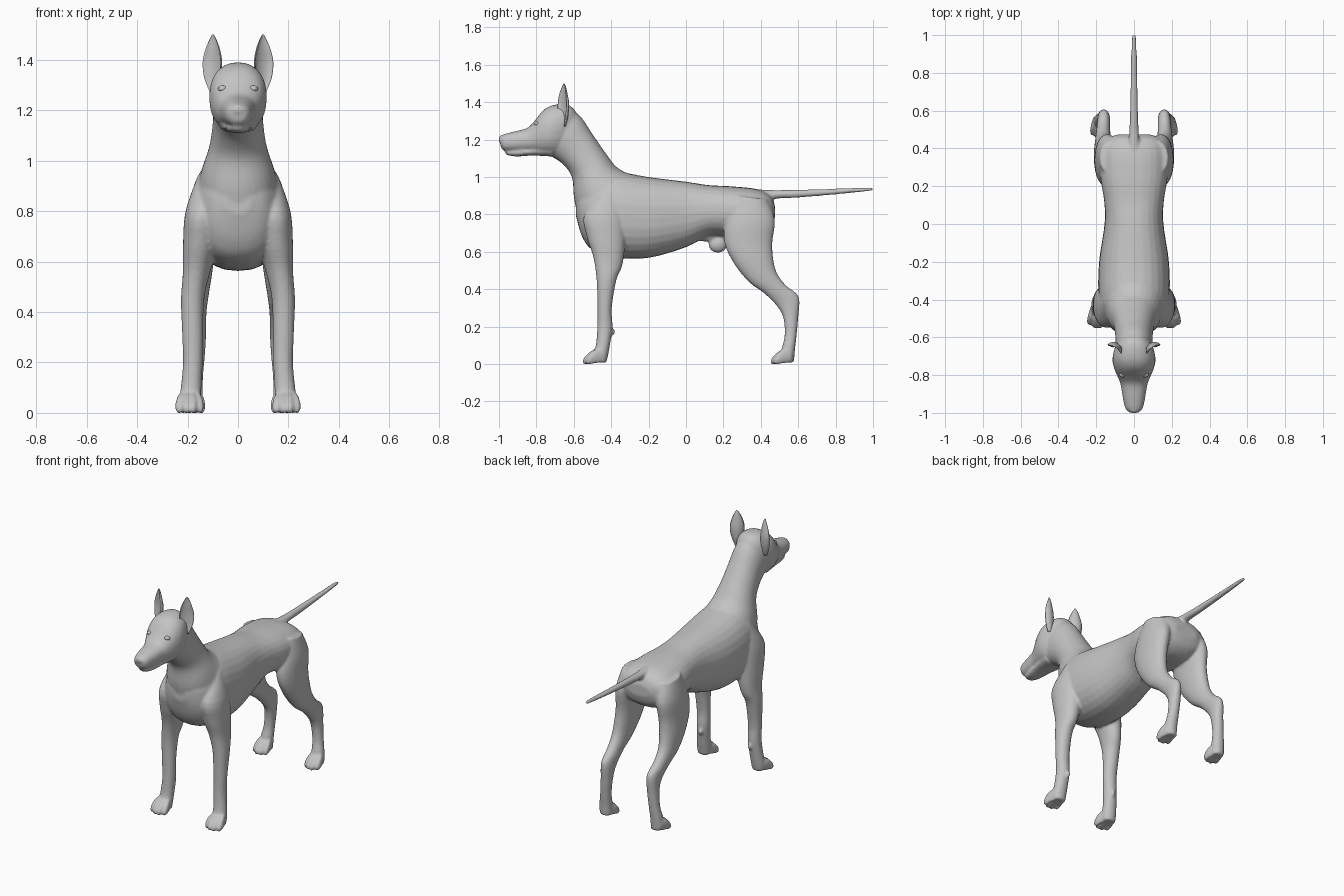
import bpy, bmesh, math
from mathutils import Vector, Matrix

grey = bpy.data.materials.new("coat_grey")
grey.diffuse_color = (0.55, 0.55, 0.55, 1)


def spline(rows, sub):
    """Smoothly interpolate rows of numbers."""
    out = []
    for i in range(len(rows) - 1):
        a, b, c, d = (rows[max(i - 1, 0)], rows[i], rows[i + 1],
                      rows[min(i + 2, len(rows) - 1)])
        for s in range(sub):
            t = s / sub
            out.append([0.5 * (2 * q + (r - p) * t + (2 * p - 5 * q + 4 * r - u) * t * t
                               + (3 * q - p - 3 * r + u) * t ** 3)
                        for p, q, r, u in zip(a, b, c, d)])
    out.append(list(rows[-1]))
    return out


def skin(bm, rings):
    """Bridge closed rings of points and cap both ends."""
    vr = [[bm.verts.new(p) for p in ring] for ring in rings]
    n = len(vr[0])
    for a, b in zip(vr, vr[1:]):
        for i in range(n):
            j = (i + 1) % n
            bm.faces.new((a[i], a[j], b[j], b[i]))
    bm.faces.new(vr[0][::-1])
    bm.faces.new(vr[-1])


def loft(bm, rows, side=1, power=2.3, n=28, sub=4):
    """Rows: (y, z) of one edge, (y, z) of the opposite edge, centre x, half width."""
    rings = []
    for ya, za, yb, zb, cx, w in spline(rows, sub):
        mid = Vector((cx * side, (ya + yb) / 2, (za + zb) / 2))
        half = Vector((0, (ya - yb) / 2, (za - zb) / 2))
        ring = []
        for k in range(n):
            c, s = math.cos(math.tau * k / n), math.sin(math.tau * k / n)
            c = math.copysign(abs(c) ** (2 / power), c)
            s = math.copysign(abs(s) ** (2 / power), s)
            ring.append(mid + half * s + Vector((w * c, 0, 0)))
        rings.append(ring)
    skin(bm, rings)


def ball(bm, pos, size):
    m = Matrix.Translation(pos) @ Matrix.Diagonal((*size, 1))
    bmesh.ops.create_uvsphere(bm, u_segments=20, v_segments=12, radius=1, matrix=m)


def finish(bm, name):
    bmesh.ops.recalc_face_normals(bm, faces=bm.faces)
    me = bpy.data.meshes.new(name)
    bm.to_mesh(me)
    bm.free()
    me.materials.append(grey)
    ob = bpy.data.objects.new(name, me)
    bpy.context.collection.objects.link(ob)
    for p in me.polygons:
        p.use_smooth = True
    return ob


body = bmesh.new()

# Torso, chest to rump
loft(body, [
    (-.588, .88, -.588, .79, 0, .05), (-.56, .96, -.555, .68, 0, .115),
    (-.47, 1.01, -.50, .61, 0, .165), (-.38, 1.03, -.38, .57, 0, .188),
    (-.2, 1.0, -.2, .568, 0, .185), (0, .975, 0, .625, 0, .156),
    (.12, .957, .12, .683, 0, .158), (.25, .95, .25, .68, 0, .178),
    (.38, .935, .38, .68, 0, .178), (.45, .90, .45, .72, 0, .145),
    (.475, .85, .475, .78, 0, .08)])

# Neck
loft(body, [
    (-.24, .99, -.57, .76, 0, .17), (-.36, 1.045, -.598, .88, 0, .142),
    (-.42, 1.115, -.61, 1.0, 0, .113), (-.50, 1.23, -.66, 1.07, 0, .1),
    (-.56, 1.32, -.72, 1.11, 0, .098), (-.62, 1.37, -.76, 1.13, 0, .095)], power=2.1)

# Skull and upper muzzle
loft(body, [
    (-.57, 1.32, -.66, 1.12, 0, .07), (-.62, 1.382, -.70, 1.11, 0, .102),
    (-.70, 1.387, -.74, 1.115, 0, .114), (-.76, 1.36, -.78, 1.122, 0, .103),
    (-.81, 1.30, -.815, 1.13, 0, .085), (-.85, 1.262, -.85, 1.134, 0, .071),
    (-.92, 1.243, -.92, 1.136, 0, .059), (-.978, 1.227, -.968, 1.14, 0, .047),
    (-1.0, 1.21, -.988, 1.155, 0, .028)])

# Lower jaw, narrower so that a lip crease remains
loft(body, [
    (-.72, 1.17, -.72, 1.11, 0, .075), (-.82, 1.16, -.82, 1.115, 0, .06),
    (-.9, 1.15, -.9, 1.110, 0, .046), (-.95, 1.145, -.945, 1.115, 0, .032),
    (-.967, 1.14, -.965, 1.122, 0, .015)])

# Nose pad
ball(body, (0, -.985, 1.203), (.027, .018, .022))

# Tail
loft(body, [
    (.38, .935, .38, .85, 0, .04), (.47, .93, .47, .882, 0, .026),
    (.6, .932, .6, .89, 0, .021), (.8, .938, .8, .907, 0, .017),
    (.97, .945, .97, .924, 0, .013), (1.003, .942, 1.003, .93, 0, .007)], power=2)

# Underside bulge between the hind legs
ball(body, (0, .17, .64), (.032, .05, .045))
ball(body, (0, .11, .68), (.03, .08, .025))

for s in (1, -1):
    # Front leg
    loft(body, [
        (-.45, .95, -.34, .93, .10, .06), (-.545, .80, -.33, .80, .140, .068),
        (-.53, .68, -.325, .66, .150, .068), (-.495, .57, -.34, .53, .166, .053),
        (-.478, .45, -.372, .45, .180, .046), (-.473, .30, -.397, .30, .180, .041),
        (-.474, .20, -.393, .20, .179, .039), (-.482, .10, -.407, .10, .186, .041),
        (-.50, .05, -.418, .04, .190, .044), (-.49, .01, -.425, .008, .190, .038)], s, 2.1)
    ball(body, (.172 * s, -.393, .172), (.012, .014, .02))
    # Hind leg with hock
    loft(body, [
        (.26, .90, .44, .88, .11, .07), (.21, .76, .475, .77, .140, .066),
        (.205, .65, .462, .65, .150, .06), (.255, .54, .467, .56, .158, .055),
        (.335, .44, .487, .485, .163, .046), (.42, .377, .535, .42, .163, .038),
        (.49, .305, .603, .36, .160, .034), (.522, .24, .600, .25, .163, .033),
        (.527, .15, .591, .15, .171, .033), (.512, .08, .583, .08, .178, .038),
        (.51, .01, .577, .008, .178, .036)], s, 2.1)
    # Four toes on each paw
    for cx, y0, fan in ((.192, -.44, 1.0), (.181, .565, .88)):
        for i in (-1.5, -.5, .5, 1.5):
            r = .015 if abs(i) > 1 else .017
            reach = .094 if abs(i) > 1 else .111
            x = [cx + i * fan * k for k in (.016, .024, .028, .029)]
            loft(body, [
                (y0, .08, y0, .01, x[0], r * .9),
                (y0 - reach * .45, .08, y0 - reach * .45, .004, x[1], r),
                (y0 - reach * .8, .053, y0 - reach * .8, -.002, x[2], r),
                (y0 - reach, .026, y0 - reach, .0, x[3], r * .55)], s, 2, 16)

dog = finish(body, "dog_body")

# Fuse the parts into one skin and soften the joins
bpy.context.view_layer.objects.active = dog
dog.select_set(True)
rm = dog.modifiers.new("fuse", 'REMESH')
rm.mode = 'VOXEL'
rm.voxel_size = .0075
rm.use_smooth_shade = True
sm = dog.modifiers.new("soften", 'SMOOTH')
sm.factor = .5
sm.iterations = 5
for name in ("fuse", "soften"):
    bpy.ops.object.modifier_apply(modifier=name)

# Cupped, pointed ears and eyes
for s, label in ((1, "left"), (-1, "right")):
    bm = bmesh.new()
    rings = []
    turn = math.radians(33)
    for z, cx, cy, w, d in spline([
            (1.27, .096, -.655, .018, .02), (1.33, .104, -.65, .036, .036),
            (1.39, .104, -.648, .043, .036), (1.44, .102, -.65, .033, .026),
            (1.48, .1, -.65, .016, .013), (1.5, .1, -.652, .004, .004)], 4):
        ts = [math.pi * k / 8 for k in range(9)]
        pts = [(w * math.cos(t), d * math.sin(t)) for t in ts]
        pts += [(w * .95 * math.cos(t), d * .5 * math.sin(t)) for t in ts[-2:0:-1]]
        rings.append([Vector((s * (cx + u * math.cos(turn) - v * math.sin(turn)),
                              cy + u * math.sin(turn) + v * math.cos(turn) - d * .4, z))
                      for u, v in pts])
    skin(bm, rings)
    finish(bm, label + "_ear")

    bm = bmesh.new()
    ball(bm, (.059 * s, -.796, 1.285), (.02, .016, .013))
    finish(bm, label + "_eye")
